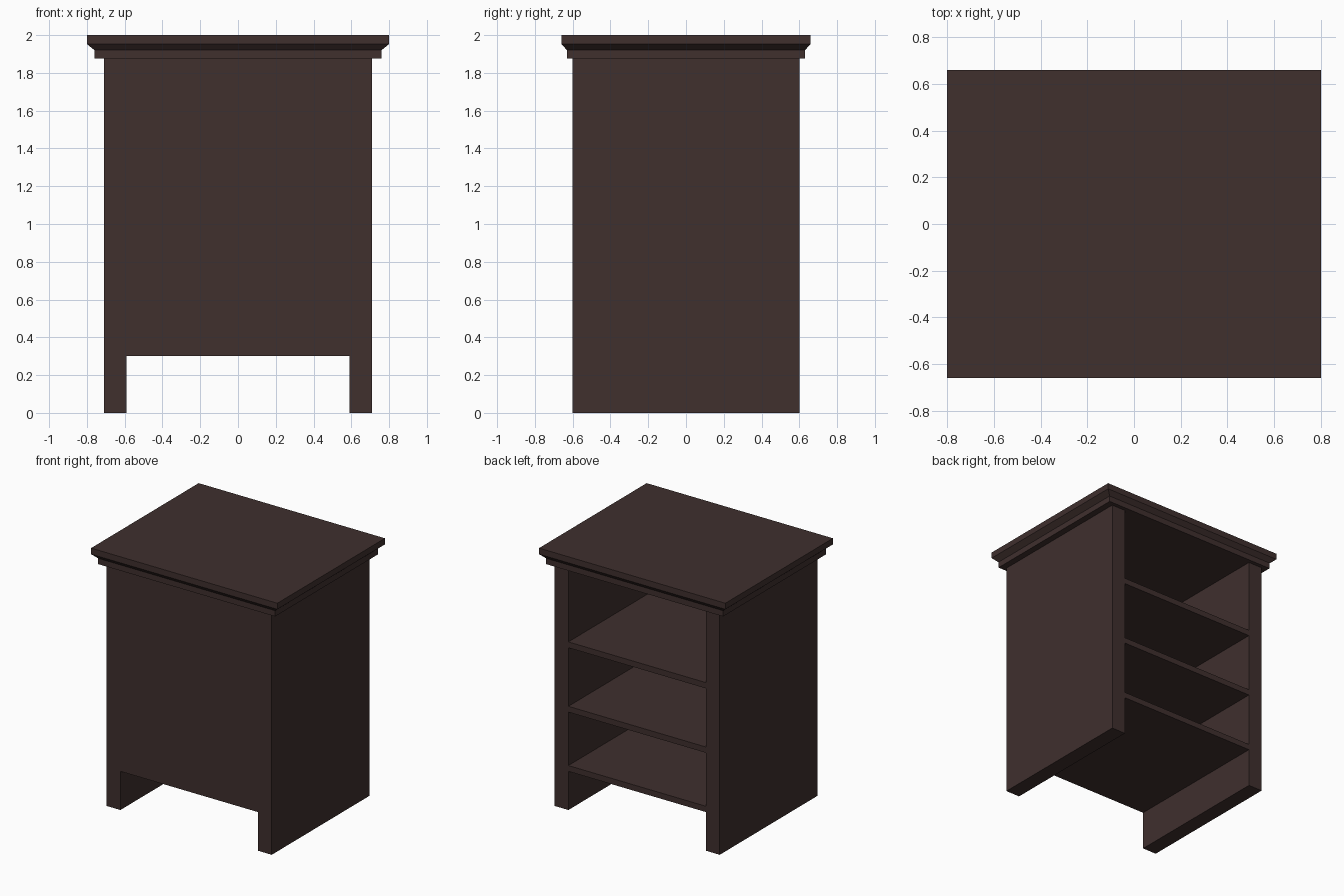
import bpy
import bmesh

if "Cube" in bpy.data.objects:
    bpy.data.objects.remove(bpy.data.objects["Cube"])

# Dark stained wood
wood = bpy.data.materials.new("dark_wood")
wood.diffuse_color = (0.050, 0.029, 0.027, 1)
wood.use_nodes = True
wood.node_tree.nodes["Principled BSDF"].inputs["Base Color"].default_value = wood.diffuse_color


def loft(name, rings):
    """Stack of rectangles (half x, half y, z), capped at both ends."""
    bm = bmesh.new()
    loops = [[bm.verts.new((sx * hx, sy * hy, z))
              for sx, sy in ((-1, -1), (1, -1), (1, 1), (-1, 1))]
             for hx, hy, z in rings]
    for a, b in zip(loops, loops[1:]):
        for i in range(4):
            j = (i + 1) % 4
            bm.faces.new((a[i], a[j], b[j], b[i]))
    bm.faces.new(loops[0][::-1])
    bm.faces.new(loops[-1])
    me = bpy.data.meshes.new(name)
    bm.to_mesh(me)
    bm.free()
    me.materials.append(wood)
    ob = bpy.data.objects.new(name, me)
    bpy.context.collection.objects.link(ob)
    return ob


def box(name, x0, x1, y0, y1, z0, z1):
    hx, hy = (x1 - x0) / 2, (y1 - y0) / 2
    ob = loft(name, [(hx, hy, z0), (hx, hy, z1)])
    ob.location = ((x0 + x1) / 2, (y0 + y1) / 2, 0)
    return ob


W, INNER, D = 0.71, 0.59, 0.60       # outer and inner half width, half depth
BASE, BODY_TOP = 0.30, 1.875
FRONT, SHELF = 0.05, 0.045           # board thicknesses

# Thick side panels running down to the floor
box("left_side_panel", -W, -INNER, -D, D, 0, BODY_TOP)
box("right_side_panel", INNER, W, -D, D, 0, BODY_TOP)

# Front panel, raised off the floor
box("front_panel", -INNER, INNER, -D, -D + FRONT, BASE, BODY_TOP)

# Bottom board and two shelves, open at the back
for name, z in (("bottom_board", BASE), ("lower_shelf", 0.76), ("upper_shelf", 1.26)):
    box(name, -INNER, INNER, -D + FRONT, D, z, z + SHELF)

# Moulded top: lower band, sloped moulding, slab
loft("moulded_top", [(0.76, 0.63, BODY_TOP), (0.76, 0.63, 1.92),
                     (0.80, 0.66, 1.953), (0.80, 0.66, 2.0)])
